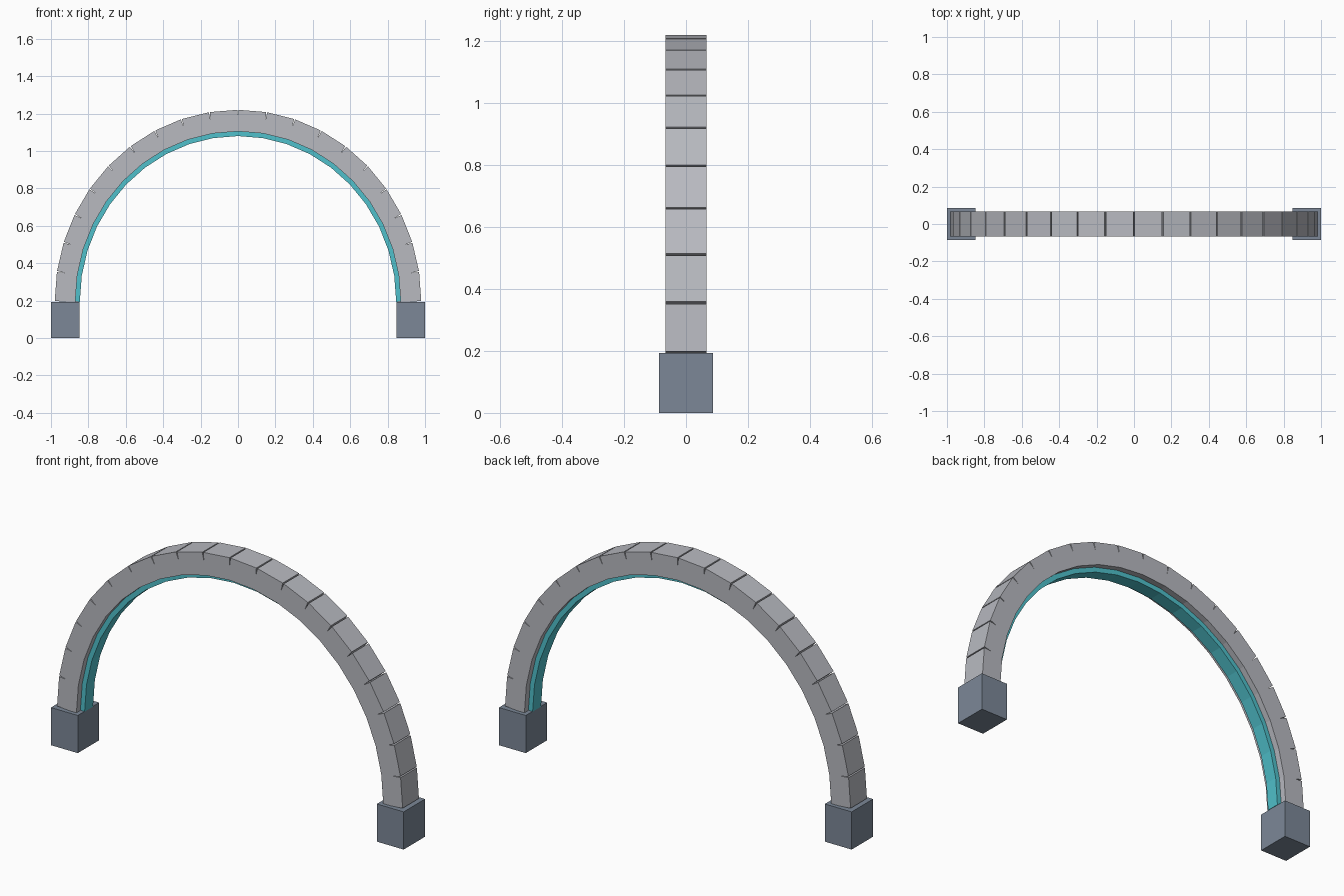
import bpy, bmesh, math
from mathutils import Matrix

if "Cube" in bpy.data.objects:
    bpy.data.objects.remove(bpy.data.objects["Cube"], do_unlink=True)

SEGMENTS = 20
STEP = math.pi / SEGMENTS
SPRING_Z = 0.195      # height where the arch starts
SQUEEZE_X = 0.956     # the arch is slightly narrower than a half circle


def material(name, color):
    mat = bpy.data.materials.new(name)
    mat.use_nodes = True
    mat.diffuse_color = (*color, 1)
    bsdf = mat.node_tree.nodes["Principled BSDF"]
    bsdf.inputs["Base Color"].default_value = (*color, 1)
    bsdf.inputs["Roughness"].default_value = 0.7
    return mat


def finish(name, bm, mat):
    mesh = bpy.data.meshes.new(name)
    bm.to_mesh(mesh)
    bm.free()
    mesh.materials.append(mat)
    obj = bpy.data.objects.new(name, mesh)
    bpy.context.collection.objects.link(obj)
    return obj


def arch_of_blocks(name, inner, outer, length, depth, mat):
    """Half ring of straight blocks; blocks overlap inside and gap outside."""
    bm = bmesh.new()
    place = Matrix.Translation((0, 0, SPRING_Z)) @ Matrix.Diagonal((SQUEEZE_X, 1, 1, 1))
    for i in range(SEGMENTS):
        turn = Matrix.Rotation(-(i + 0.5) * STEP, 4, 'Y')
        shift = Matrix.Translation(((inner + outer) / 2, 0, 0))
        size = Matrix.Diagonal((outer - inner, depth, length, 1))
        bmesh.ops.create_cube(bm, size=1, matrix=place @ turn @ shift @ size)
    return finish(name, bm, mat)


stone = material("light_grey", (0.48, 0.49, 0.53))
slate = material("slate_blue_grey", (0.20, 0.245, 0.31))
teal = material("teal", (0.08, 0.53, 0.60))

# Arch blocks with wedge-shaped joints
arch_of_blocks("arch_blocks", 0.907, 1.022, 0.154, 0.132, stone)

# Narrow strip lining the underside
arch_of_blocks("inner_strip", 0.882, 0.909, 0.143, 0.068, teal)

# Foot blocks
for side, label in ((1, "left"), (-1, "right")):
    bm = bmesh.new()
    bmesh.ops.create_cube(bm, size=1, matrix=Matrix.Translation((side * 0.924, 0, 0.0965))
                          @ Matrix.Diagonal((0.152, 0.173, 0.193, 1)))
    finish(label + "_foot", bm, slate)
